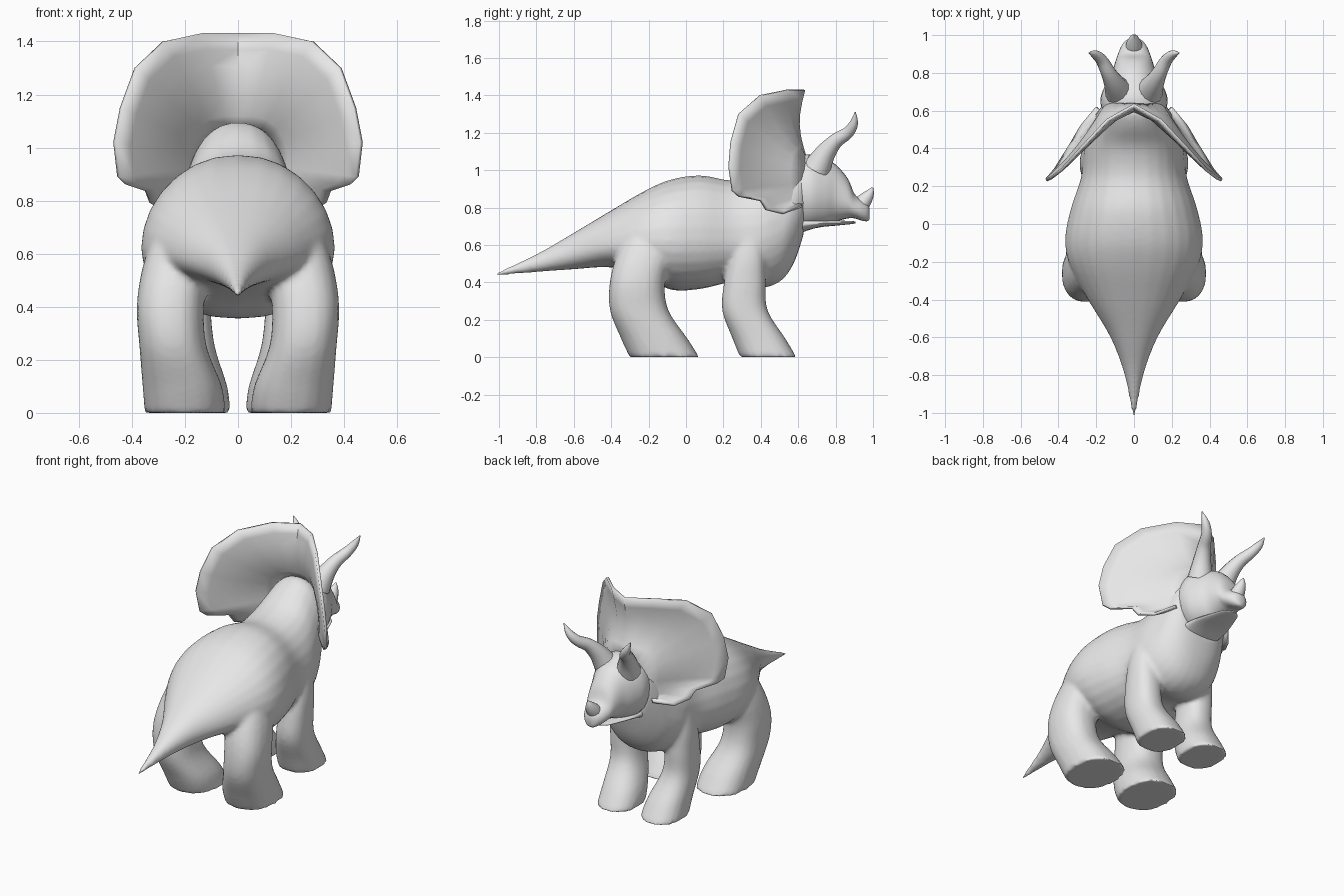
import bpy, bmesh
from math import cos, sin, pi, copysign
from mathutils import Vector

cube = bpy.data.objects.get("Cube")
if cube:
    bpy.data.objects.remove(cube)

grey = bpy.data.materials.new("stone_grey")
grey.use_nodes = True
tone = (0.8, 0.8, 0.8, 1)
grey.diffuse_color = tone
grey.node_tree.nodes["Principled BSDF"].inputs["Base Color"].default_value = tone


def finish(bm, name, angle=0.9):
    bmesh.ops.recalc_face_normals(bm, faces=bm.faces)
    mesh = bpy.data.meshes.new(name)
    bm.to_mesh(mesh)
    bm.free()
    mesh.materials.append(grey)
    ob = bpy.data.objects.new(name, mesh)
    bpy.context.collection.objects.link(ob)
    bpy.ops.object.select_all(action='DESELECT')
    ob.select_set(True)
    bpy.context.view_layer.objects.active = ob
    bpy.ops.object.shade_smooth_by_angle(angle=angle)
    return ob


def refine(rows, steps=4):
    """Smooth interpolation between stations."""
    out = []
    for i in range(len(rows) - 1):
        quad = [rows[max(i - 1, 0)], rows[i], rows[i + 1], rows[min(i + 2, len(rows) - 1)]]
        for s in range(steps):
            t = s / steps
            out.append([b + t / 2 * (c - a + t * (2 * a - 5 * b + 4 * c - d + t * (3 * (b - c) + d - a)))
                        for a, b, c, d in zip(*quad)])
    return out + [rows[-1]]


def skin(bm, rings):
    loops = [[bm.verts.new(p) for p in ring] for ring in rings]
    n = len(loops[0])
    for a, b in zip(loops, loops[1:]):
        for i in range(n):
            bm.faces.new((a[i], a[(i + 1) % n], b[(i + 1) % n], b[i]))
    bm.faces.new(loops[0])
    bm.faces.new(loops[-1])


def power(v, e):
    return copysign(abs(v) ** e, v)


def trunk(bm, rows, sides=28):
    """Rows along y: y, top, height of widest point, bottom, half width."""
    rings = []
    for y, top, mid, low, w in refine(rows):
        ring = []
        for k in range(sides):
            a = 2 * pi * k / sides
            s = sin(a)
            ring.append((w * power(cos(a), 0.9), y, mid + s * ((top - mid) if s > 0 else (mid - low))))
        rings.append(ring)
    skin(bm, rings)


def leg(bm, rows, side, sides=20):
    """Rows upwards: z, x, y, half width, half depth."""
    skin(bm, [[(side * (x + rx * power(cos(2 * pi * k / sides), 0.85)),
                y + ry * power(sin(2 * pi * k / sides), 0.85), z) for k in range(sides)]
              for z, x, y, rx, ry in refine(rows)])


def horn(name, rows, sides=14):
    """Rows along the path: x, y, z, radius."""
    rows = refine(rows)
    pts = [Vector(r[:3]) for r in rows]
    rings = []
    for i, p in enumerate(pts):
        d = pts[min(i + 1, len(pts) - 1)] - pts[max(i - 1, 0)]
        u = d.cross(Vector((1, 0, 0))).normalized()
        v = d.cross(u).normalized()
        rings.append([p + rows[i][3] * (u * cos(2 * pi * k / sides) + v * sin(2 * pi * k / sides))
                      for k in range(sides)])
    bm = bmesh.new()
    skin(bm, rings)
    finish(bm, name)


# Body, tail, neck and four legs, fused into one smooth skin
bm = bmesh.new()
trunk(bm, [(-1.02, .45, .443, .435, .008), (-.8, .55, .50, .455, .05), (-.6, .665, .56, .47, .125),
           (-.4, .785, .60, .48, .245), (-.22, .89, .62, .43, .34), (-.08, .95, .62, .36, .365),
           (.08, .972, .62, .365, .335), (.25, .945, .62, .40, .28), (.4, .98, .63, .37, .265),
           (.51, 1.06, .68, .41, .23), (.58, 1.095, .80, .51, .2), (.63, 1.09, .88, .66, .17)])
hind = [(0, .2, -.115, .152, .187), (.1, .21, -.17, .15, .178), (.25, .245, -.25, .127, .157),
        (.4, .255, -.26, .127, .148), (.55, .235, -.22, .125, .15), (.7, .2, -.18, .11, .12)]
fore = [(0, .155, .44, .127, .152), (.1, .16, .39, .12, .142), (.25, .185, .315, .098, .122),
        (.4, .195, .315, .092, .112), (.55, .195, .33, .09, .095), (.75, .18, .34, .07, .08)]
for side in (-1, 1):
    leg(bm, hind, side)
    leg(bm, fore, side)
body = finish(bm, "body_and_legs")
fuse = body.modifiers.new("fuse", 'REMESH')
fuse.mode = 'VOXEL'
fuse.voxel_size = 0.013
fuse.use_smooth_shade = True
soften = body.modifiers.new("soften", 'SMOOTH')
soften.factor = 0.5
soften.iterations = 7

# Head with hooked beak
bm = bmesh.new()
trunk(bm, [(.56, 1.07, .9, .68, .16), (.66, 1.085, .88, .685, .178), (.74, 1.06, .87, .70, .15),
           (.8, 1.03, .86, .725, .118), (.865, .955, .83, .742, .097), (.9, .875, .80, .742, .085),
           (.94, .84, .785, .73, .068), (.97, .82, .775, .727, .045), (.982, .795, .77, .74, .02)])
finish(bm, "head")

# Lower jaw
bm = bmesh.new()
trunk(bm, [(.6, .76, .71, .66, .13), (.7, .74, .715, .692, .12), (.8, .732, .718, .703, .088),
           (.88, .728, .72, .711, .055), (.905, .726, .721, .716, .02)])
finish(bm, "lower_jaw")

# Horns
horn("nose_horn", [(0, .92, .80, .05), (0, .96, .845, .038), (0, .985, .88, .022), (0, .998, .908, .003)])
for side, label in ((1, "left"), (-1, "right")):
    horn(label + "_brow_horn",
         [(side * .08, .70, 1.01, .075), (side * .105, .745, 1.09, .055), (side * .135, .80, 1.155, .04),
          (side * .17, .865, 1.2, .032), (side * .205, .897, 1.25, .023), (side * .238, .905, 1.31, .003)])

# Neck frill: a swept-back fan from the skull to a faceted rim
rim = [(0, .63, 1.43), (.14, .55, 1.43), (.28, .4, 1.4), (.385, .285, 1.3), (.44, .243, 1.15),
       (.465, .232, 1.02), (.45, .25, .89), (.42, .285, .86), (.35, .4, .84), (.33, .43, .79),
       (.28, .52, .77), (.2, .62, .81)]
root = [(0, .64, 1.06), (.04, .64, 1.06), (.08, .64, 1.05), (.11, .64, 1.03), (.13, .64, 1),
        (.14, .64, .96), (.14, .64, .93), (.14, .64, .9), (.14, .645, .88), (.14, .65, .86),
        (.14, .66, .84), (.14, .67, .83)]
bm = bmesh.new()
steps = 6
fan = []
for side in (-1, 1):
    order = range(len(rim) - 1, -1, -1) if side < 0 else range(1, len(rim))
    for i in order:
        a, b = Vector(root[i]), Vector(rim[i])
        column = []
        for s in range(steps + 1):
            p = a.lerp(b, s / steps)
            p.y -= 0.035 * sin(pi * s / steps)
            column.append(bm.verts.new((side * p.x, p.y, p.z)))
        fan.append(column)
for a, b in zip(fan, fan[1:]):
    for s in range(steps):
        bm.faces.new((a[s], b[s], b[s + 1], a[s + 1]))
frill = finish(bm, "neck_frill")
shell = frill.modifiers.new("thickness", 'SOLIDIFY')
shell.thickness = 0.016
shell.offset = 0
